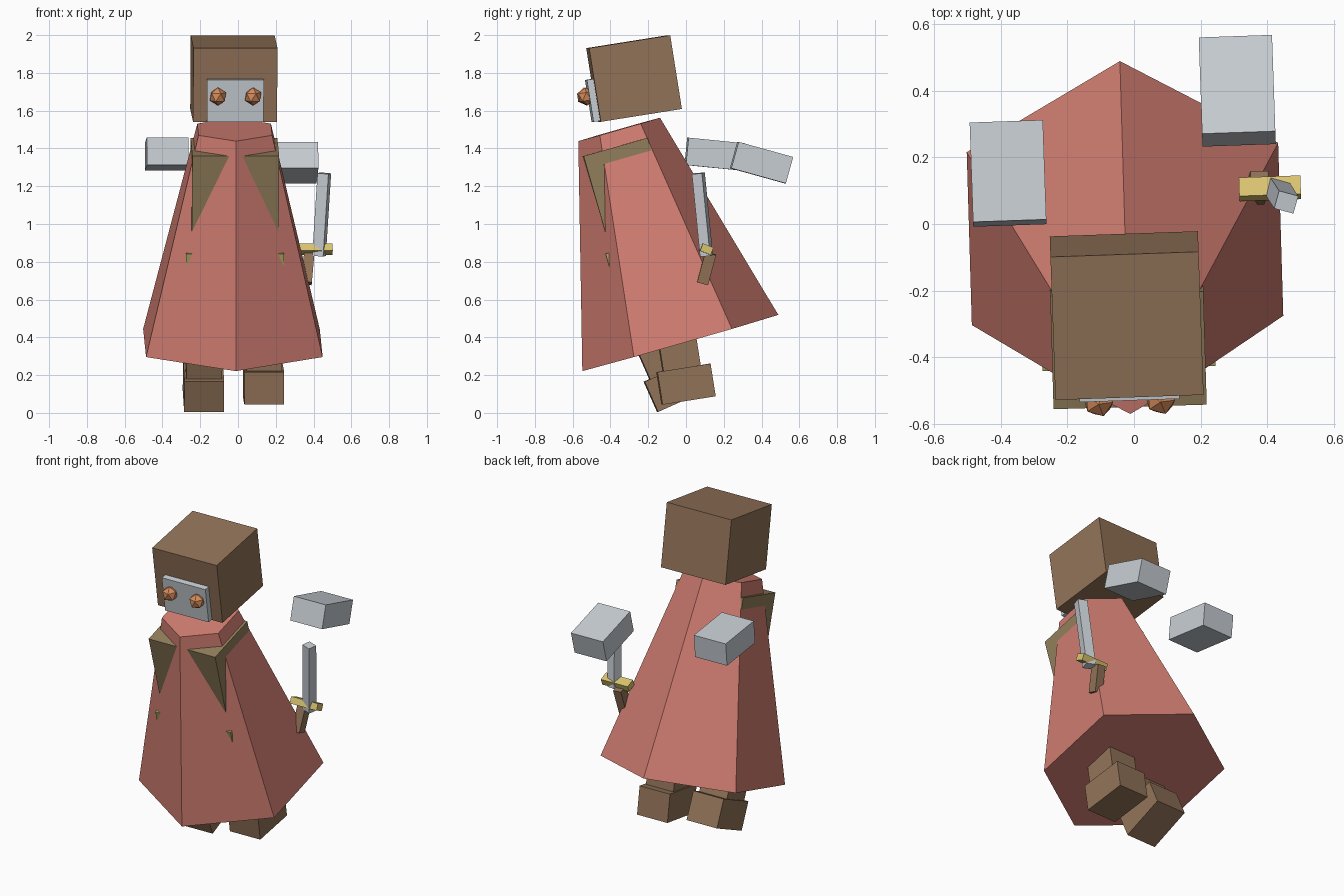
import bpy
import bmesh
from math import radians
from mathutils import Matrix, Euler, Vector

cube = bpy.data.objects.get("Cube")
if cube:
    bpy.data.objects.remove(cube, do_unlink=True)


def material(name, r, g, b):
    """Flat material from display values 0-255, stored as linear."""
    col = [((c / 255 + 0.055) / 1.055) ** 2.4 for c in (r, g, b)] + [1]
    m = bpy.data.materials.new(name)
    m.use_nodes = True
    m.diffuse_color = col
    bsdf = next(n for n in m.node_tree.nodes if n.type == 'BSDF_PRINCIPLED')
    bsdf.inputs["Base Color"].default_value = col
    return m


brown = material("brown", 146, 115, 88)
tunic = material("tunic_brown", 146, 126, 91)
red = material("robe_red", 208, 125, 113)
grey = material("steel_grey", 200, 206, 212)
copper = material("copper", 215, 140, 92)
gold = material("gold", 218, 196, 112)
olive = material("olive", 172, 170, 98)


def frame(loc, rx=0, ry=0, rz=0):
    rot = Euler((radians(rx), radians(ry), radians(rz)), 'XYZ')
    return Matrix.Translation(loc) @ rot.to_matrix().to_4x4()


def add(name, bm, mat, matrix):
    mesh = bpy.data.meshes.new(name)
    bm.to_mesh(mesh)
    bm.free()
    mesh.materials.append(mat)
    obj = bpy.data.objects.new(name, mesh)
    bpy.context.collection.objects.link(obj)
    obj.matrix_world = matrix
    return obj


def box(name, size, mat, base, at=(0, 0, 0)):
    bm = bmesh.new()
    bmesh.ops.create_cube(bm, size=1)
    bmesh.ops.scale(bm, vec=size, verts=bm.verts)
    return add(name, bm, mat, base @ Matrix.Translation(at))


# Body frame: origin at the hem centre, leaning forward
body = frame((-0.027, -0.03, 0.37), rx=16, rz=1.7)
height = 1.176

# Six-sided robe with a corner at the front
bm = bmesh.new()
bmesh.ops.create_cone(bm, cap_ends=True, segments=6, radius1=0.54,
                      radius2=0.225, depth=height)
front = min(bm.verts, key=lambda v: v.co.y).co
turn = Vector((front.x, front.y)).angle_signed(Vector((0, -1)))
bmesh.ops.rotate(bm, verts=bm.verts, matrix=Matrix.Rotation(-turn, 3, 'Z'))
add("robe", bm, red, body @ Matrix.Translation((0, 0, height / 2)))

# Torso and belt, whose corners poke out of the robe
box("torso", (0.46, 0.353, 0.54), tunic, body, (0, -0.05, 0.824))
box("belt", (0.52, 0.416, 0.1), olive, body, (0, -0.05, 0.515))

# Head with face plate and eyes
head = frame((-0.022, -0.275, 1.77), rx=9, rz=2)
box("head", (0.445, 0.435, 0.395), brown, head)
box("face_plate", (0.3, 0.036, 0.225), grey, head, (0, -0.235, -0.08))
for side, label in ((-1, "right"), (1, "left")):
    bm = bmesh.new()
    bmesh.ops.create_icosphere(bm, subdivisions=1, radius=0.048)
    add(label + "_eye", bm, copper,
        head @ Matrix.Translation((side * 0.093, -0.267, -0.054)))

# Floating hands
for label, loc, pitch in (("right", (-0.378, 0.152, 1.37), -5.7),
                          ("left", (0.31, 0.4, 1.325), -15.5)):
    box(label + "_hand", (0.22, 0.3, 0.145), grey, frame(loc, rx=pitch, rz=2))

# Legs and feet
for label, loc, pitch in (("right", (-0.183, -0.056, 0.143), 24),
                          ("left", (0.135, 0, 0.152), 9)):
    leg = frame(loc, rx=pitch, rz=1.7)
    box(label + "_foot", (0.21, 0.285, 0.175), brown, leg)
    box(label + "_leg", (0.19, 0.2, 0.3), brown, leg, (0, -0.01, 0.2))

# Sword
box("blade", (0.06, 0.055, 0.44), grey,
    frame((0.443, 0.087, 1.05), rx=4.5, ry=5, rz=-15))
box("crossguard", (0.185, 0.06, 0.042), gold,
    frame((0.408, 0.107, 0.867), rx=-22, rz=2))
box("sword_handle", (0.055, 0.06, 0.165), brown,
    frame((0.37, 0.109, 0.765), rx=-15, ry=5))
